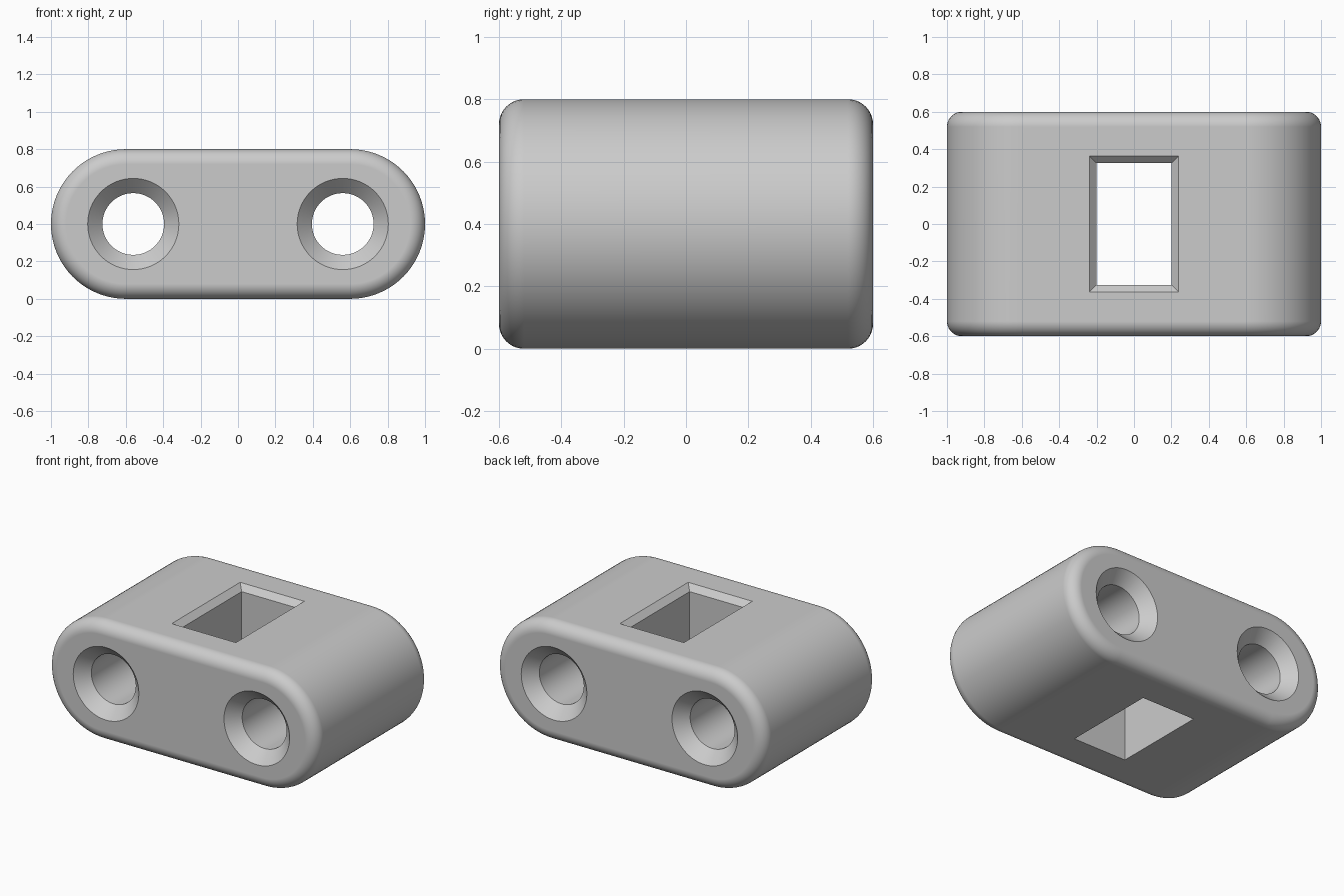
import bpy, bmesh
from math import sin, cos, pi, radians

cube = bpy.data.objects.get("Cube")
if cube:
    bpy.data.objects.remove(cube, do_unlink=True)

grey = bpy.data.materials.new("plain grey")
grey.use_nodes = True
colour = (0.6, 0.6, 0.6, 1)
grey.diffuse_color = colour
grey.node_tree.nodes["Principled BSDF"].inputs["Base Color"].default_value = colour


def loft(name, rings):
    """Closed solid skinned through rings of equal point count."""
    bm = bmesh.new()
    loops = [[bm.verts.new(p) for p in ring] for ring in rings]
    n = len(loops[0])
    for a, b in zip(loops, loops[1:]):
        for i in range(n):
            j = (i + 1) % n
            bm.faces.new((a[i], a[j], b[j], b[i]))
    bm.faces.new(loops[0])
    bm.faces.new(loops[-1])
    bmesh.ops.recalc_face_normals(bm, faces=bm.faces)
    mesh = bpy.data.meshes.new(name)
    bm.to_mesh(mesh)
    bm.free()
    mesh.materials.append(grey)
    obj = bpy.data.objects.new(name, mesh)
    bpy.context.collection.objects.link(obj)
    return obj


def stadium(y, radius, half=0.6, steps=40):
    """Round-ended outline in the xz plane."""
    points = []
    for side in (1, -1):
        for i in range(steps + 1):
            a = -pi / 2 + pi * i / steps
            points.append((side * (half + radius * cos(a)), y, 0.4 + side * radius * sin(a)))
    return points


def circle(x, y, radius, steps=64):
    return [(x + radius * cos(2 * pi * i / steps), y, 0.4 + radius * sin(2 * pi * i / steps))
            for i in range(steps)]


def rectangle(z, grow):
    w, d = 0.2 + grow, 0.325 + grow
    return [(-w, -d, z), (w, -d, z), (w, d, z), (-w, d, z)]


# Body: round-ended block with filleted front and back rims
FILLET, STEPS = 0.08, 10
rim = [(0.6 - FILLET + FILLET * cos(a), 0.4 - FILLET + FILLET * sin(a))
       for a in (pi / 2 * i / STEPS for i in range(STEPS + 1))]
sections = [(-y, r) for y, r in rim] + [(y, r) for y, r in reversed(rim)]
body = loft("body", [stadium(y, r) for y, r in sections])

# Cutters: two countersunk through holes and one slot chamfered at the top
hole_profile = [(-0.65, 0.293), (-0.52, 0.165), (0.52, 0.165), (0.65, 0.293)]
cutters = [loft("hole_cutter", [circle(x, y, r) for y, r in hole_profile])
           for x in (-0.56, 0.56)]
cutters.append(loft("slot_cutter", [rectangle(-0.1, 0), rectangle(0.762, 0), rectangle(0.862, 0.1)]))

bpy.ops.object.select_all(action="DESELECT")
bpy.context.view_layer.objects.active = body
body.select_set(True)
for cutter in cutters:
    cutter.hide_render = True
    cut = body.modifiers.new("cut", "BOOLEAN")
    cut.operation = "DIFFERENCE"
    cut.solver = "EXACT"
    cut.object = cutter
    bpy.ops.object.modifier_apply(modifier=cut.name)
    bpy.data.objects.remove(cutter, do_unlink=True)

# Smooth curves, crisp chamfers, level flats
bpy.ops.object.shade_smooth_by_angle(angle=radians(30))
level = body.modifiers.new("level_flats", "WEIGHTED_NORMAL")
level.keep_sharp = True
